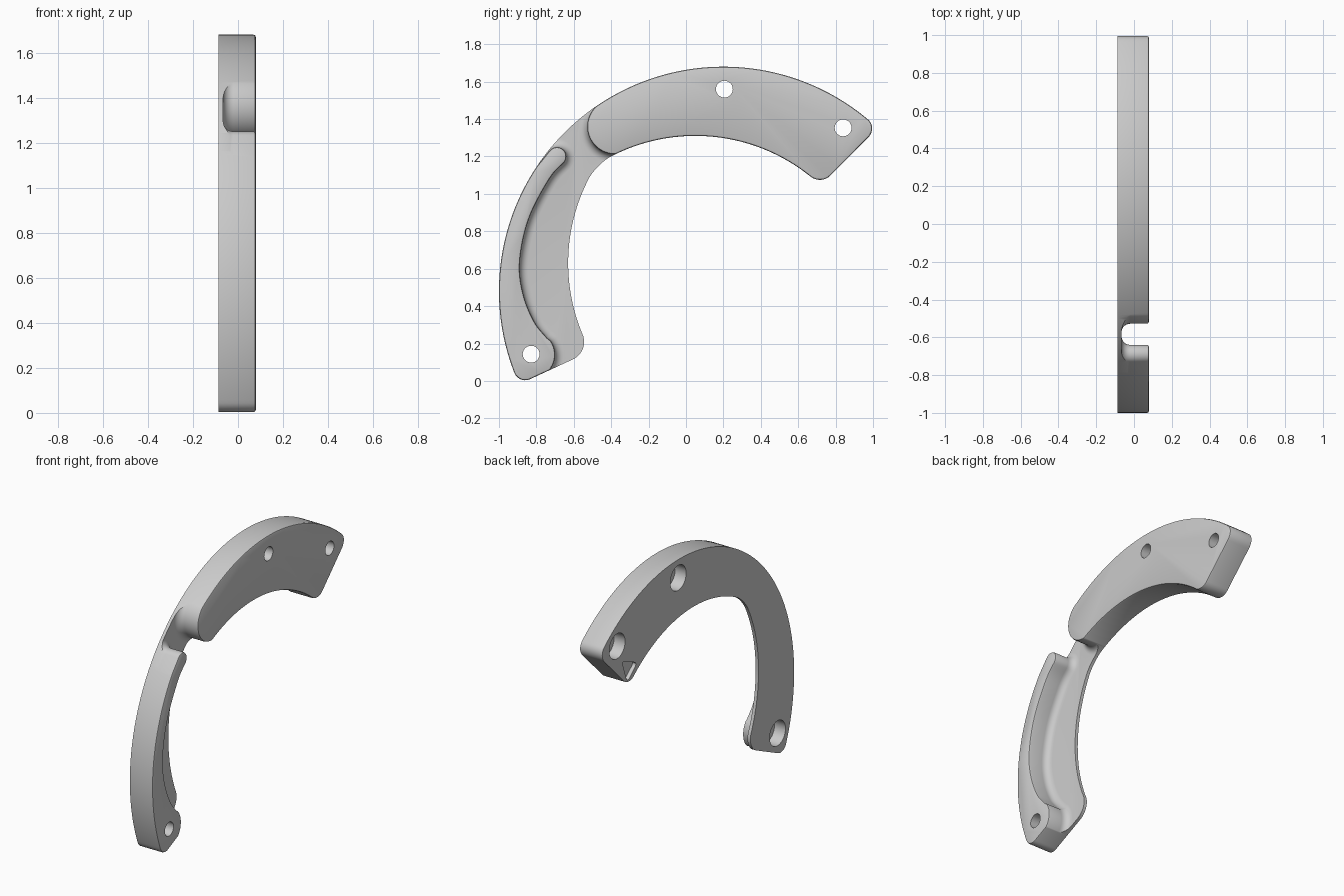
import bpy, bmesh, math
from mathutils import Vector as V

if "Cube" in bpy.data.objects:
    bpy.data.objects.remove(bpy.data.objects["Cube"])

BACK, FRONT, FLOOR = -0.087, 0.079, -0.066

mat = bpy.data.materials.new("plain grey")
mat.diffuse_color = (0.6, 0.6, 0.6, 1)
mat.use_nodes = True
mat.node_tree.nodes["Principled BSDF"].inputs["Base Color"].default_value = mat.diffuse_color


def arc(c, r, a0, a1, n=80):
    """Points of an arc in the (y, z) plane, angles in degrees."""
    return [V((c[0] + r * math.cos(math.radians(a0 + (a1 - a0) * i / n)),
               c[1] + r * math.sin(math.radians(a0 + (a1 - a0) * i / n)))) for i in range(n + 1)]


def line(a, b, n=60):
    return [a.lerp(b, i / n) for i in range(n + 1)]


def spline(pts, n=8):
    """Catmull-Rom curve through the inner points."""
    out = []
    for p0, p1, p2, p3 in zip(pts, pts[1:], pts[2:], pts[3:]):
        for i in range(n):
            t = i / n
            out.append(0.5 * (2 * p1 + (p2 - p0) * t + (2 * p0 - 5 * p1 + 4 * p2 - p3) * t * t
                              + (3 * p1 - p0 - 3 * p2 + p3) * t ** 3))
    return out


def rounded(segments, radii):
    """Join segments end to start, rounding the corner at each segment's end."""
    n, trimmed, out = len(segments), [], []
    for i, s in enumerate(segments):
        trimmed.append([p for p in s if (p - s[0]).length > radii[i - 1] and (p - s[-1]).length > radii[i]])
    for i in range(n):
        out += trimmed[i]
        a, b, c = trimmed[i][-1], trimmed[(i + 1) % n][0], segments[i][-1]
        h0, h1 = a.lerp(c, 0.55), b.lerp(c, 0.55)
        for k in range(1, 10):
            t = k / 10
            out.append(a * (1 - t) ** 3 + 3 * h0 * t * (1 - t) ** 2 + 3 * h1 * t * t * (1 - t) + b * t ** 3)
    return out


def offset(poly, d):
    """Grow (d > 0) or shrink a counterclockwise outline."""
    out = []
    for i, p in enumerate(poly):
        e0 = (p - poly[i - 1]).normalized()
        e1 = (poly[(i + 1) % len(poly)] - p).normalized()
        n0, n1 = V((e0.y, -e0.x)), V((e1.y, -e1.x))
        m = (n0 + n1).normalized()
        out.append(p + m * d / max(m.dot(n0), 0.3))
    return out


def prism(name, poly, layers):
    """Stack offset copies of an outline along x; layers are (x, offset)."""
    bm = bmesh.new()
    rings = [[bm.verts.new((x, p.x, p.y)) for p in (offset(poly, d) if d else poly)] for x, d in layers]
    for a, b in zip(rings, rings[1:]):
        for i in range(len(a)):
            bm.faces.new((a[i - 1], a[i], b[i], b[i - 1]))
    bm.faces.new(rings[0])
    bm.faces.new(rings[-1])
    bmesh.ops.recalc_face_normals(bm, faces=bm.faces)
    me = bpy.data.meshes.new(name)
    bm.to_mesh(me)
    bm.free()
    ob = bpy.data.objects.new(name, me)
    bpy.context.collection.objects.link(ob)
    me.materials.append(mat)
    return ob


# Curved bracket body: outer arc, two inner arcs, two straight ends
outer = arc((0.2, 0.48), 1.2, 46.6, 204.5, 200)
inner_low = arc((0.35, 0.63), 0.98, 208.7, 147.5, 120)
inner_up = arc((0.05, 0.33), 0.98, 122.5, 46.9, 120)
inner_up[0] = inner_low[-1].copy()
outline = rounded([outer, line(outer[-1], inner_low[0]), inner_low, inner_up,
                   line(inner_up[-1], outer[0])],
                  [0.06, 0.1, 0.07, 0.07, 0.065])
body = prism("curved_bracket", outline,
             [(BACK, 0), (FRONT - 0.01, 0), (FRONT - 0.003, -0.003), (FRONT, -0.01)])

# Pocket leaving a thin floor, an upper pad, and a slim rail ending in a boss
rail_edge = spline([V(p) for p in ((-0.62, 1.21), (-0.649, 1.171), (-0.73, 1.08), (-0.84, 0.866),
                                   (-0.888, 0.64), (-0.87, 0.465), (-0.81, 0.315),
                                   (-0.735, 0.22), (-0.70, 0.16))])
pocket = arc((-0.38, 1.36), 0.148, 293, 123, 40)
pocket += [V(p) for p in ((-0.29, 1.59), (-0.6, 1.75), (-1.0, 1.4), (-0.855, 1.076))]
pocket += arc((-0.69, 1.2), 0.05, 141, -25, 20)
pocket += rail_edge
pocket += arc((-0.83, 0.14), 0.13, 36, -46, 20)
pocket += [V(p) for p in ((-0.735, -0.15), (-0.3, -0.15), (-0.1, 0.9))]
R = 0.045
steps = [(FLOOR + R * (1 - math.cos(math.radians(a))), -R * (1 - math.sin(math.radians(a))))
         for a in (0, 15, 30, 45, 60, 75)]
cutters = [prism("pocket_cutter", pocket,
                 steps + [(FLOOR + R, 0), (FRONT - 0.01, 0), (FRONT - 0.003, 0.003),
                          (FRONT, 0.01), (FRONT + 0.05, 0.01)])]

# Stepped screw holes, wide at the back
for i, c in enumerate(((0.205, 1.56), (0.84, 1.353), (-0.828, 0.143))):
    hole = arc(c, 0.045, 0, 360, 48)[:-1]
    cutters.append(prism(f"hole_cutter_{i}", hole,
                         [(BACK - 0.05, 0.037), (BACK + 0.08, 0.037), (BACK + 0.08, 0), (FRONT + 0.05, 0)]))

# Shallow three-sided recess at the back of the upper tip
tri = [V((0.63, 1.165)), V((0.735, 1.075)), V((0.79, 1.235))]
tri = rounded([line(tri[i], tri[(i + 1) % 3]) for i in range(3)], [0.03] * 3)
cutters.append(prism("recess_cutter", tri, [(BACK - 0.05, 0), (BACK + 0.025, 0)]))

for c in cutters:
    m = body.modifiers.new(c.name, 'BOOLEAN')
    m.operation, m.solver, m.object = 'DIFFERENCE', 'EXACT', c

# Apply the cuts and drop the helpers
bpy.context.view_layer.update()
mesh = bpy.data.meshes.new_from_object(body.evaluated_get(bpy.context.evaluated_depsgraph_get()))
body.modifiers.clear()
body.data = mesh
for c in cutters:
    bpy.data.objects.remove(c)
bpy.context.view_layer.objects.active = body
body.select_set(True)
bpy.ops.object.shade_smooth_by_angle(angle=math.radians(30))
